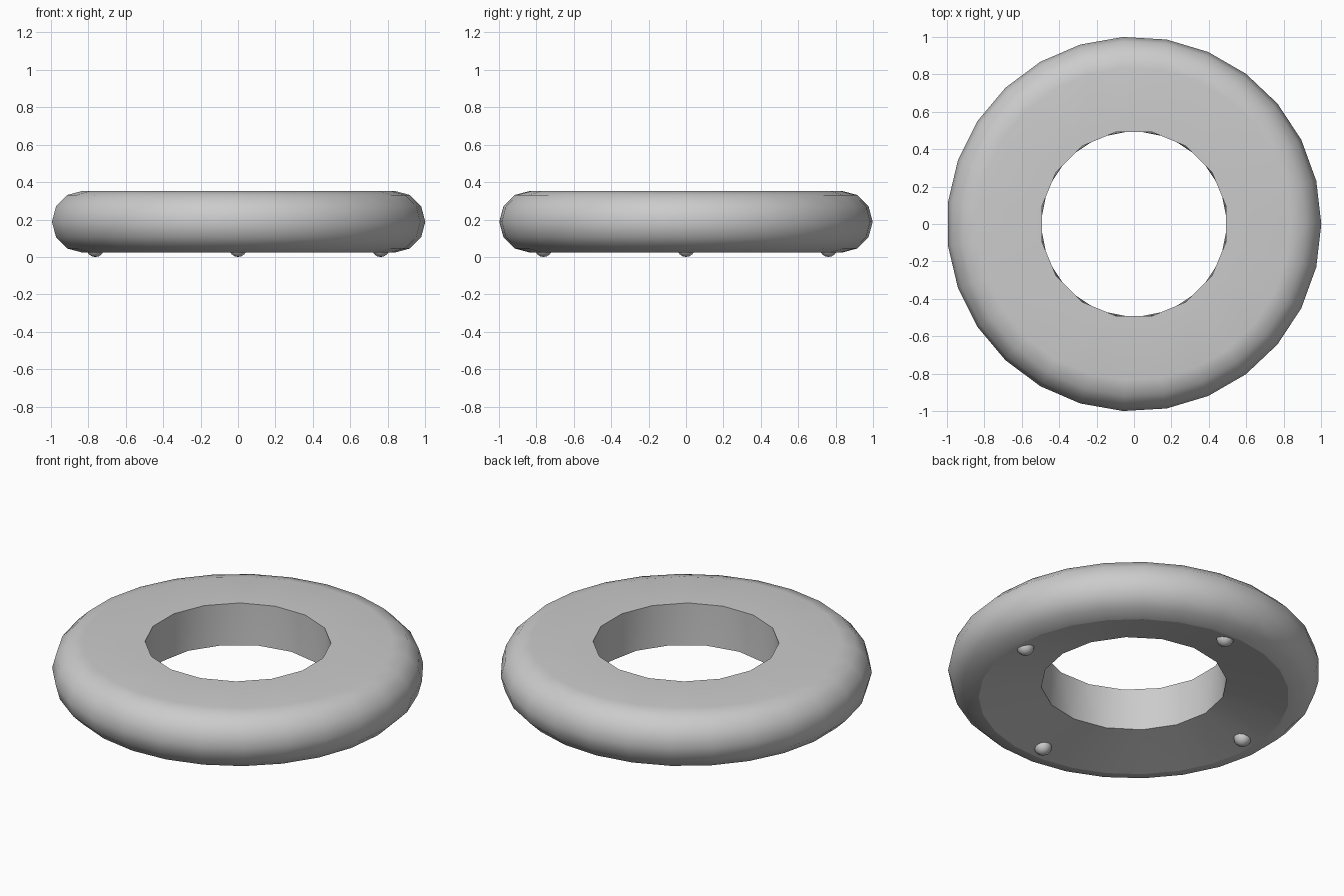
import bpy, bmesh
from math import cos, sin, radians, tau

if "Cube" in bpy.data.objects:
    bpy.data.objects.remove(bpy.data.objects["Cube"])


def add_object(name, bm, angle):
    mesh = bpy.data.meshes.new(name)
    bmesh.ops.recalc_face_normals(bm, faces=bm.faces)
    bm.to_mesh(mesh)
    bm.free()
    obj = bpy.data.objects.new(name, mesh)
    bpy.context.collection.objects.link(obj)
    bpy.ops.object.select_all(action='DESELECT')
    obj.select_set(True)
    bpy.context.view_layer.objects.active = obj
    bpy.ops.object.shade_smooth_by_angle(angle=angle)
    return obj


def add_ring(bm, radius, z, sides, shift=0):
    angles = [tau * (i + shift) / sides for i in range(sides)]
    return [bm.verts.new((radius * cos(t), radius * sin(t), z)) for t in angles]


def stitch(bm, a, b, quads):
    """Join two rings with quads, or with triangles where their corners do not line up."""
    na, nb = len(a), len(b)
    if quads:
        for i in range(na):
            j = (i + 1) % na
            bm.faces.new((a[i], a[j], b[j], b[i]))
        return
    i = j = 0
    while i < na or j < nb:
        if j == nb or (i < na and (i + 1) / na <= (j + 1) / nb):
            bm.faces.new((a[i % na], a[(i + 1) % na], b[j % nb]))
            i += 1
        else:
            bm.faces.new((a[i % na], b[(j + 1) % nb], b[j % nb]))
            j += 1


# Ring body: half-round outer edge, flat top, underside dished up towards the hole
R, MID = 0.165, 0.188
bm = bmesh.new()
hole_top = add_ring(bm, 0.5, MID + R, 16, 0.5)
outer = [add_ring(bm, 1 - R + R * cos(radians(d)), MID + R * sin(radians(d)), 27)
         for d in range(90, -91, -30)]
hole_bottom = add_ring(bm, 0.5, 0.105, 16)
stitch(bm, hole_top, outer[0], False)
for a, b in zip(outer, outer[1:]):
    stitch(bm, a, b, True)
stitch(bm, outer[-1], hole_bottom, False)
stitch(bm, hole_bottom, hole_top, False)
# Crisp line where the dished underside begins
for v, w in zip(outer[-1], outer[-1][1:] + outer[-1][:1]):
    bm.edges.get((v, w)).smooth = False
body = add_object("ring_body", bm, 0.7)
body.modifiers.new("flat_top_shading", 'WEIGHTED_NORMAL').keep_sharp = True

# Four small round feet under the ring
for i in range(4):
    bm = bmesh.new()
    bmesh.ops.create_uvsphere(bm, u_segments=12, v_segments=8, radius=0.048)
    foot = add_object(f"foot_{i + 1}", bm, 1.0)
    foot.location = (0.762 * cos(tau * i / 4), 0.762 * sin(tau * i / 4), 0.048)
